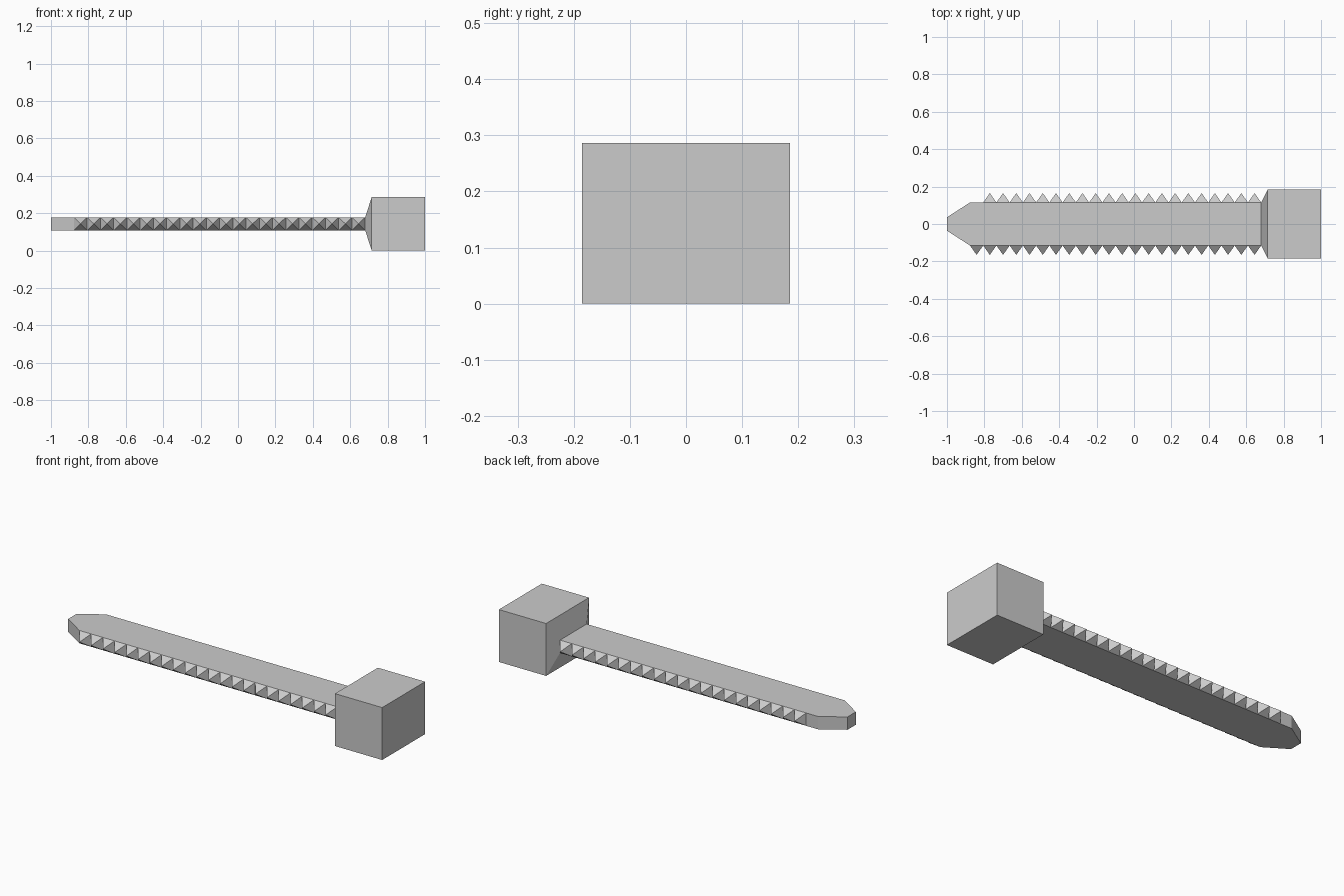
import bpy, bmesh

if "Cube" in bpy.data.objects:
    bpy.data.objects.remove(bpy.data.objects["Cube"])

ZC = 0.143            # centre height of the whole bolt
HALF_T = 0.035        # half thickness of the shank
HALF_W = 0.115        # half width of the shank
X_TIP, X_TAPER, X_COLLAR, X_HEAD, X_END = -1.0, -0.877, 0.68, 0.715, 1.0
TEETH = 22
PITCH = (X_COLLAR - X_TAPER) / TEETH


def loft(name, sections):
    """Skin rectangular sections (x, half width, half height) along x."""
    bm = bmesh.new()
    rings = [[bm.verts.new((x, sy * w, ZC + sz * h))
              for sy, sz in ((-1, -1), (1, -1), (1, 1), (-1, 1))]
             for x, w, h in sections]
    for a, b in zip(rings, rings[1:]):
        for i in range(4):
            j = (i + 1) % 4
            bm.faces.new((a[i], a[j], b[j], b[i]))
    bm.faces.new(rings[0])
    bm.faces.new(rings[-1])
    return finish(name, bm)


def finish(name, bm):
    bmesh.ops.recalc_face_normals(bm, faces=bm.faces)
    mesh = bpy.data.meshes.new(name)
    bm.to_mesh(mesh)
    bm.free()
    obj = bpy.data.objects.new(name, mesh)
    bpy.context.collection.objects.link(obj)
    return obj


def tooth_row(name, side, count):
    """Row of four-sided pyramids on one edge, ending at the collar."""
    bm = bmesh.new()
    x0 = X_COLLAR - count * PITCH
    y = side * HALF_W
    base = [bm.verts.new((x0 + dx * PITCH, y, ZC + dz * HALF_T))
            for dx, dz in ((0, -1), (1, -1), (1, 1), (0, 1))]
    apex = bm.verts.new((x0 + PITCH / 2, side * 0.165, ZC))
    bm.faces.new(base)
    for i in range(4):
        bm.faces.new((base[i], base[(i + 1) % 4], apex))
    row = finish(name, bm)
    arr = row.modifiers.new("repeat", "ARRAY")
    arr.count = count
    arr.use_relative_offset = False
    arr.use_constant_offset = True
    arr.constant_offset_displace = (PITCH, 0, 0)
    return row


# Flat shank with a narrowed tip
loft("shank", [(X_TIP, 0.036, HALF_T), (X_TAPER, HALF_W, HALF_T),
               (X_COLLAR, HALF_W, HALF_T)])

# Block head with a sloped collar
loft("head", [(X_COLLAR, HALF_W, HALF_T), (X_HEAD, 0.185, ZC),
              (X_END, 0.185, ZC)])

# Pyramid teeth: the back row has one fewer at the tip end
tooth_row("front_teeth", -1, TEETH)
tooth_row("back_teeth", 1, TEETH - 1)
